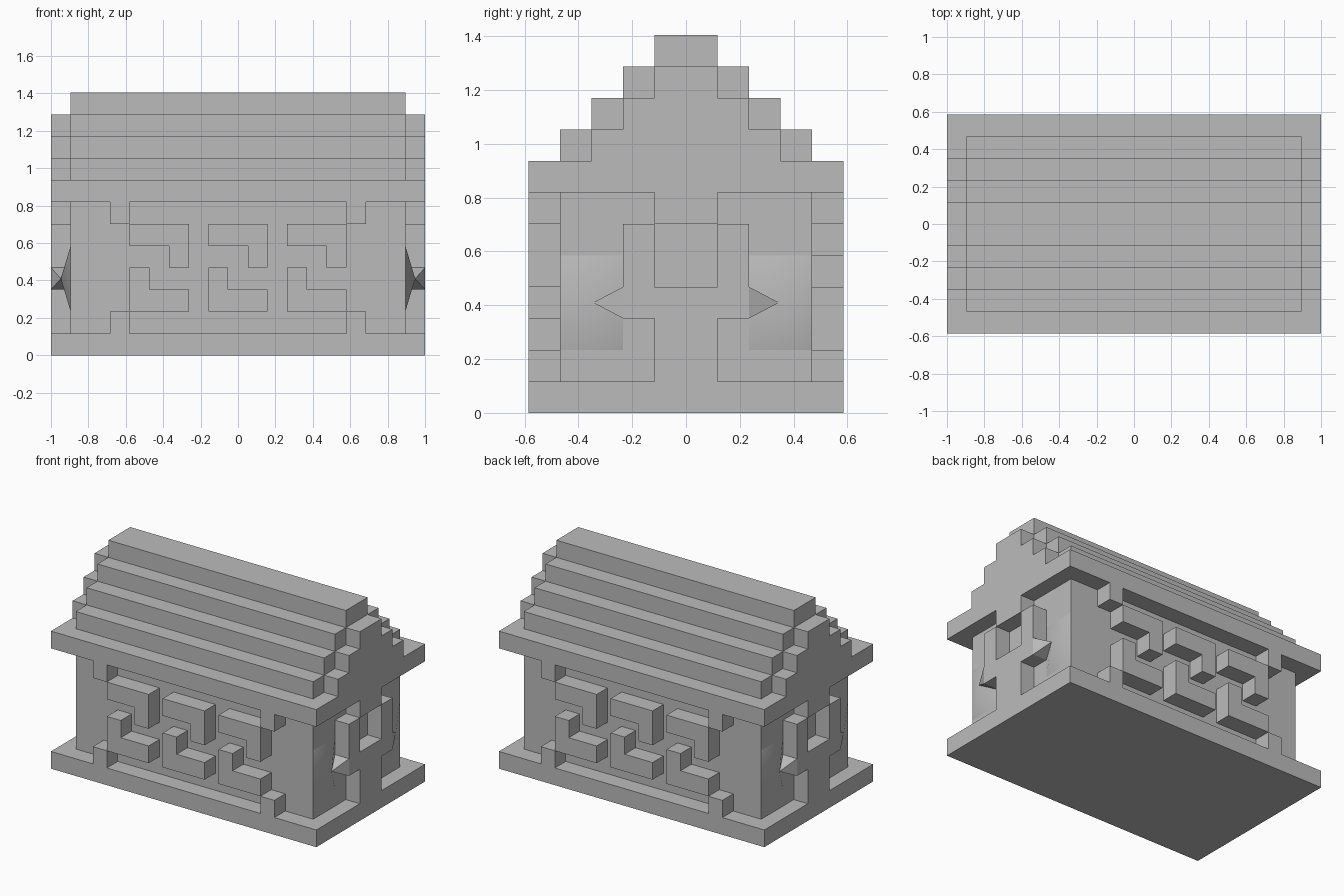
import bpy
import math
from mathutils import Matrix

if "Cube" in bpy.data.objects:
    bpy.data.objects.remove(bpy.data.objects["Cube"], do_unlink=True)

# Everything sits on a block grid: U for depth and height, W along the length
W, U = 1 / 9.5, 0.1171
SCALE = Matrix.Diagonal((W, U, U, 1))
TURN = Matrix.Rotation(math.pi, 4, "Z")

stone = bpy.data.materials.new("grey stone")
stone.use_nodes = True
stone.diffuse_color = (0.5, 0.5, 0.5, 1)
stone.node_tree.nodes["Principled BSDF"].inputs["Base Color"].default_value = stone.diffuse_color


def add(name, verts, faces, turned=False):
    mesh = bpy.data.meshes.new(name)
    mesh.from_pydata(verts, [], faces)
    mesh.transform(TURN @ SCALE if turned else SCALE)
    mesh.materials.append(stone)
    obj = bpy.data.objects.new(name, mesh)
    bpy.context.collection.objects.link(obj)
    return obj


def prism(name, outline, a, b, axis, turned=False):
    """Extrude an outline from a to b along x (outline in y, z) or y (outline in x, z)."""
    def place(p, d):
        return (d, p[0], p[1]) if axis == "x" else (p[0], d, p[1])
    n = len(outline)
    verts = [place(p, d) for d in (a, b) for p in outline]
    faces = [tuple(range(n))[::-1], tuple(range(n, 2 * n))]
    faces += [(i, (i + 1) % n, n + (i + 1) % n, n + i) for i in range(n)]
    if axis == "y":
        faces = [f[::-1] for f in faces]
    return add(name, verts, faces, turned)


def rect(x0, x1, z0, z1):
    return [(x0, z0), (x1, z0), (x1, z1), (x0, z1)]


def mirrored(half):
    """Complete a right-hand outline, listed bottom to top, with its left half."""
    return half + [(-y, z) for y, z in reversed(half)]


def steps(width, base, count):
    half = []
    for i in range(count):
        half += [(width - i, base + i), (width - i, base + i + 1)]
    return mirrored(half)


# Main body and stepped roof
prism("base_slab", rect(-5, 5, 0, 1), -9.5, 9.5, "x")
prism("walls", rect(-4, 4, 1, 7), -8.5, 8.5, "x")
prism("eave_slab", rect(-5, 5, 7, 8), -9.5, 9.5, "x")
prism("stepped_roof", steps(4, 8, 4), -8.5, 8.5, "x")

for turned, side, end in ((False, "front", "left"), (True, "back", "right")):
    # Hooked fretwork on the long walls
    for i in range(3):
        x = -5.5 + 4 * i
        upper = [(x, 5), (x + 2, 5), (x + 2, 4), (x + 3, 4), (x + 3, 6), (x, 6)]
        lower = [(x, 2), (x + 3, 2), (x + 3, 3), (x + 1, 3), (x + 1, 4), (x, 4)]
        prism(f"{side}_upper_hook_{i + 1}", upper, -5, -4, "y", turned)
        prism(f"{side}_lower_hook_{i + 1}", lower, -5, -4, "y", turned)
    for x in (-6.5, 5.5):
        for z, part in ((1, "foot"), (6, "bracket")):
            prism(f"{side}_{part}", rect(x, x + 1, z, z + 1), -5, -4, "y", turned)

    # Stepped gable and hanging block on the end
    prism(f"{end}_gable", steps(3, 8, 3), 8.5, 9.5, "x", turned)
    prism(f"{end}_hanging_block", rect(-1, 1, 6, 7), 8.5, 9.5, "x", turned)

    # Forked post
    fork = mirrored([(1, 1), (1, 3), (2, 3), (2, 6), (1, 6), (1, 4)])
    prism(f"{end}_forked_post", fork, 8.5, 9.5, "x", turned)

    # Pointed barbs on the post, and the wall swelling out to meet them
    for s in (1, -1):
        tip = (9, 2.95 * s, 3.5)
        ring = [(8.5, 2, 3), (8.5, 2, 4), (9.5, 2, 4), (9.5, 2, 3)]
        swell = [(8.5, 4, 2), (8.5, 4, 5), (8.5, 2, 5), (8.5, 2, 2)]
        for name, loop in (("barb", ring), ("wall_swell", swell)):
            n = len(loop)
            verts = [(x, y * s, z) for x, y, z in loop] + [tip]
            faces = [(i, (i + 1) % n, n) for i in range(n)]
            if s < 0:
                faces = [f[::-1] for f in faces]
            obj = add(f"{end}_{name}", verts, faces, turned)
            if name == "wall_swell":
                for poly in obj.data.polygons:
                    poly.use_smooth = True
